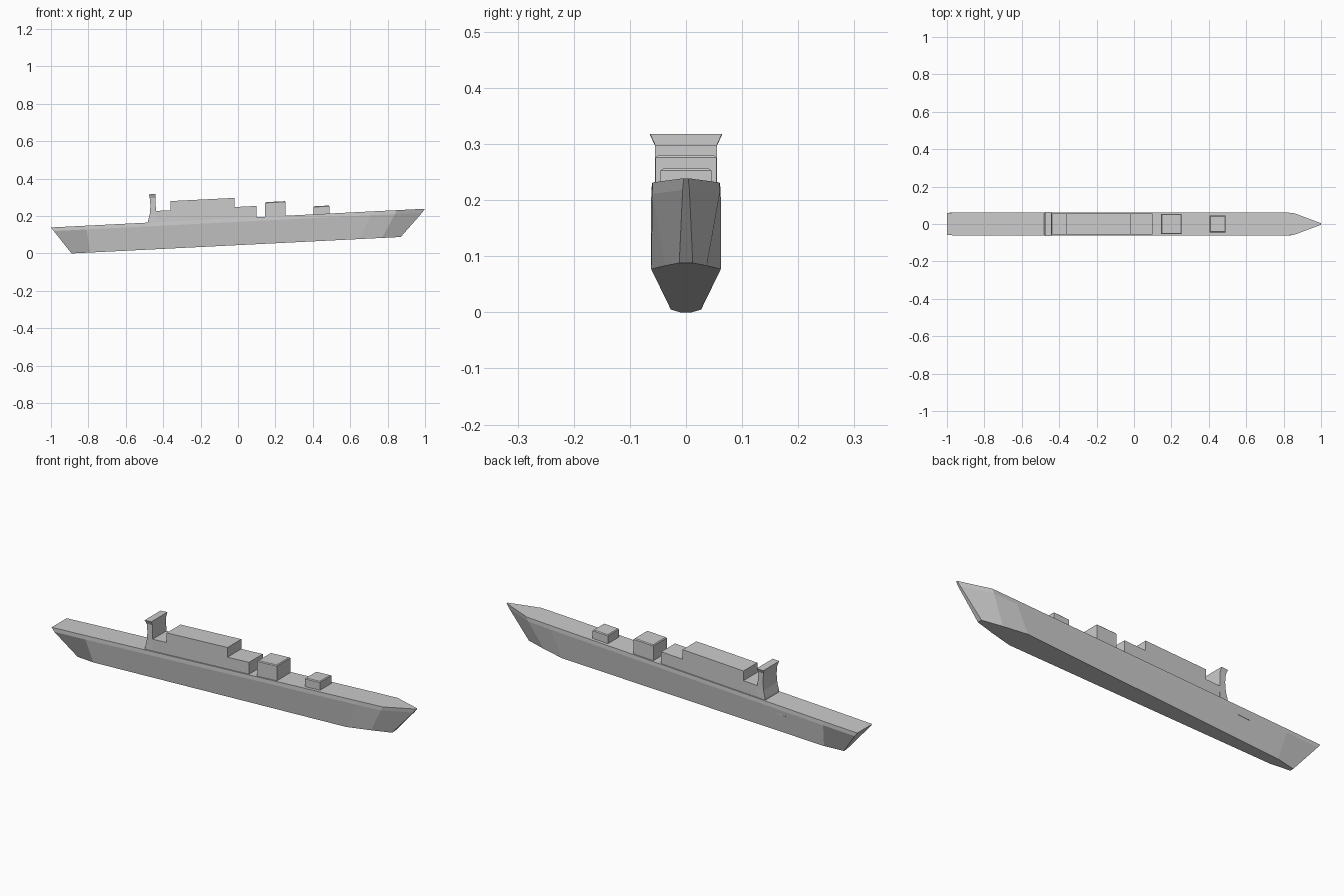
import bpy, bmesh

if "Cube" in bpy.data.objects:
    bpy.data.objects.remove(bpy.data.objects["Cube"])

# The whole ship is pitched bow-up: heights are given relative to the sloping deck
def place(x, y, w):
    return (x, y, w + 0.189 + 0.05 * x)

def make(name, bm):
    bmesh.ops.recalc_face_normals(bm, faces=bm.faces)
    me = bpy.data.meshes.new(name)
    bm.to_mesh(me)
    bm.free()
    ob = bpy.data.objects.new(name, me)
    bpy.context.collection.objects.link(ob)
    return ob

def loft(name, rings):
    """Closed skin through rings of equal length, capped at both ends."""
    bm = bmesh.new()
    vs = [[bm.verts.new(place(*p)) for p in r] for r in rings]
    n = len(vs[0])
    for a, b in zip(vs, vs[1:]):
        for i in range(n):
            j = (i + 1) % n
            bm.faces.new((a[i], a[j], b[j], b[i]))
    bm.faces.new(vs[0])
    bm.faces.new(vs[-1])
    return make(name, bm)

def extrude_profile(name, pts, y0, y1):
    return loft(name, [[(x, y, w) for x, w in pts] for y in (y0, y1)])

# Hull: each station has (x, half width) for deck edge, rail band and bottom
LEVELS = (0.0, -0.02, -0.1445)
stations = [
    ((-1.0, 0.060), (-0.985, 0.060), (-0.89, 0.010)),
    ((-0.82, 0.061), (-0.81, 0.062), (-0.79, 0.027)),
    ((0.72, 0.061), (0.71, 0.062), (0.65, 0.062)),
    ((0.85, 0.060), (0.84, 0.060), (0.77, 0.037)),
    ((1.0, 0.004), (0.985, 0.006), (0.87, 0.012)),
]
rings = []
for st in stations:
    half = [(x, y, w) for (x, y), w in zip(st, LEVELS)]
    rings.append(half + [(x, -y, w) for x, y, w in reversed(half)])
loft("hull", rings)

# Stepped superstructure with the main deckhouse and forward step
extrude_profile("superstructure", [
    (-0.45, -0.01), (-0.45, 0.06), (-0.36, 0.06), (-0.36, 0.109),
    (-0.02, 0.109), (-0.02, 0.06), (0.10, 0.06), (0.10, -0.01)], -0.055, 0.055)

# Aft tower: curved foot, slim wall, flared head
tower = [(-0.483, -0.437, -0.01, 0.056), (-0.481, -0.437, 0.01, 0.056),
         (-0.472, -0.438, 0.045, 0.055), (-0.468, -0.44, 0.09, 0.055),
         (-0.472, -0.44, 0.131, 0.055), (-0.477, -0.44, 0.151, 0.064)]
loft("aft_tower", [[(a, -h, w), (b, -h, w), (b, h, w), (a, h, w)]
                   for a, b, w, h in tower])

# Two chamfered deck blocks
for name, x0, x1, h, top in (("deck_block_large", 0.145, 0.255, 0.054, 0.078),
                             ("deck_block_small", 0.405, 0.490, 0.045, 0.043)):
    c = 0.004
    loft(name, [[(x0 + d, -h + d, w), (x1 - d, -h + d, w),
                 (x1 - d, h - d, w), (x0 + d, h - d, w)]
                for d, w in ((0, -0.01), (0, top - c), (c, top))])

# Thin ledge along one side of the hull
extrude_profile("side_ledge", [(-0.6, -0.046), (-0.6, -0.042),
                               (0.08, -0.042), (0.08, -0.046)], 0.05, 0.0615)
